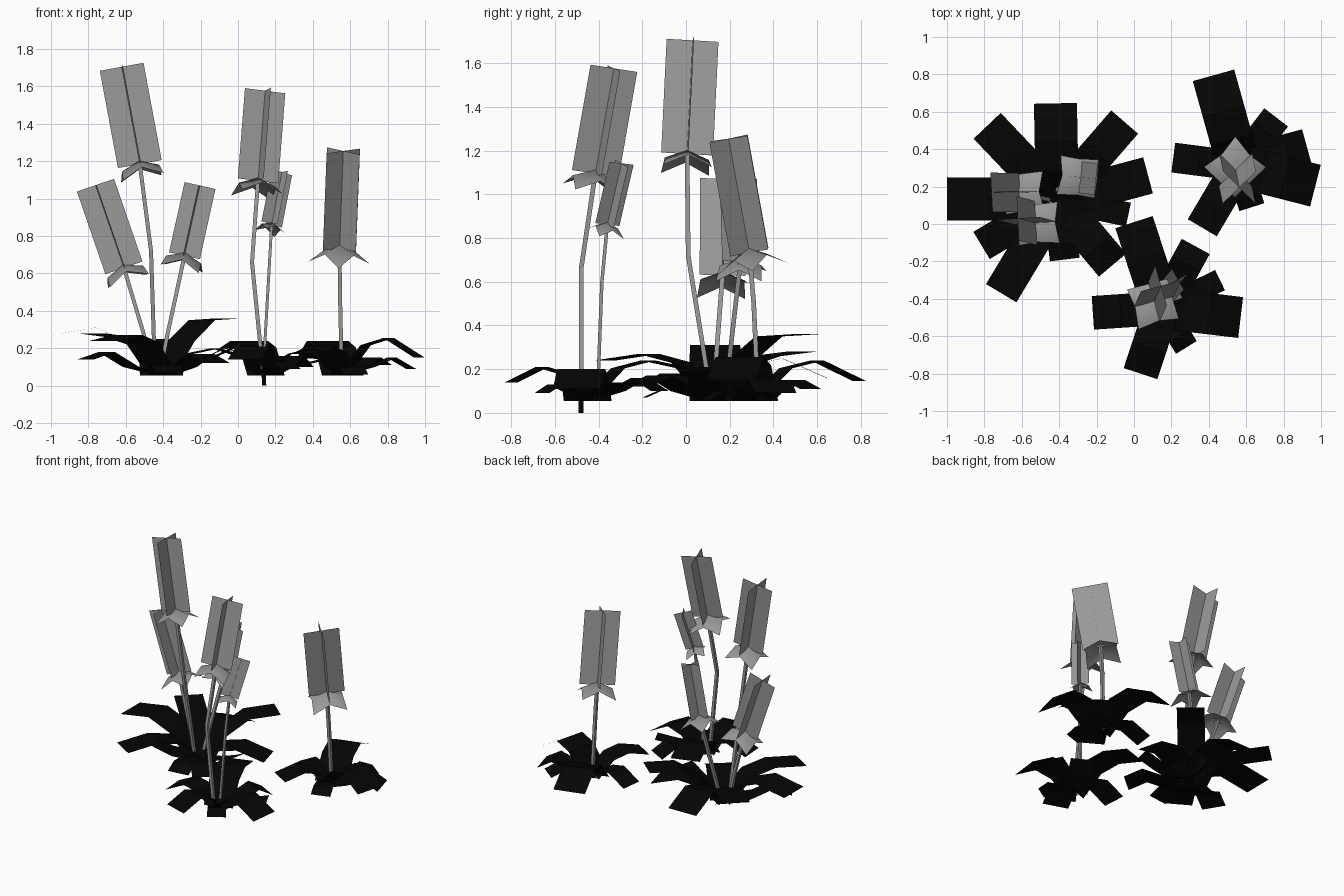
import bpy, bmesh, math
from mathutils import Vector

cube = bpy.data.objects.get("Cube")
if cube:
    bpy.data.objects.remove(cube, do_unlink=True)


def make_material(name, value):
    mat = bpy.data.materials.new(name)
    mat.use_nodes = True
    colour = (value, value, value, 1)
    mat.diffuse_color = colour
    mat.node_tree.nodes["Principled BSDF"].inputs["Base Color"].default_value = colour
    return mat


grey = make_material("pale grey", 0.32)
black = make_material("leaf black", 0.0015)


def finish(bm, name, mat, smooth=False):
    mesh = bpy.data.meshes.new(name)
    for face in bm.faces:
        face.smooth = smooth
    bm.to_mesh(mesh)
    bm.free()
    mesh.materials.append(mat)
    obj = bpy.data.objects.new(name, mesh)
    bpy.context.collection.objects.link(obj)


def bridge(bm, rows, closed=False):
    """Join successive rows of points with quads."""
    rows = [[bm.verts.new(p) for p in row] for row in rows]
    for a, b in zip(rows, rows[1:]):
        n = len(a)
        for i in range(n if closed else n - 1):
            j = (i + 1) % n
            bm.faces.new((a[i], a[j], b[j], b[i]))
    return rows


def make_stem(name, path, radius, mat):
    bm = bmesh.new()
    rings = []
    for p in path:
        rings.append([Vector(p) + radius * Vector((math.cos(a), math.sin(a), 0))
                      for a in (math.pi * (k / 2 + 0.25) for k in range(4))])
    rows = bridge(bm, rings, True)
    bm.faces.new(rows[0][::-1])
    bm.faces.new(rows[-1])
    finish(bm, name, mat)


def make_flower(name, foot, top, yaw, width, skirt):
    foot, top = Vector(foot), Vector(top)
    up = (top - foot).normalized()
    yaw = math.radians(yaw)
    side = Vector((math.cos(yaw), math.sin(yaw), 0))
    side = (side - up * side.dot(up)).normalized()
    across = up.cross(side)
    # two crossed upright sheets
    bm = bmesh.new()
    for axis in (side, across):
        bridge(bm, [[end + axis * width * s for s in (-0.5, 0.5)]
                    for end in (foot, top)])
    finish(bm, name + "_blades", grey)
    # drooping square skirt with four low corners
    bm = bmesh.new()
    rows = []
    for j in (-1, 0, 1):
        rows.append([])
        for i in (-1, 0, 1):
            drop = (-0.08, 0.1, 0.34)[abs(i) + abs(j)]
            pull = 0.46 if i == 0 or j == 0 else 0.5
            rows[-1].append(foot + skirt * (pull * (i * side + j * across) - drop * up))
    bridge(bm, rows)
    finish(bm, name + "_skirt", grey, True)


def make_leaf(name, centre, tip, width, peak, tip_z, low):
    centre, tip = Vector((*centre, 0)), Vector((*tip, 0))
    out = tip - centre
    length = out.length
    out.normalize()
    half = Vector((-out.y, out.x, 0)) * width / 2
    if low:
        profile = [(0, 0.06), (0.4, 0.1), (0.72, peak), (1, tip_z)]
    else:
        profile = [(0, 0.055), (0.3, min(0.24, 0.85 * peak)), (0.6, peak), (1, tip_z)]
    bm = bmesh.new()
    bridge(bm, [[centre + out * length * t + Vector((0, 0, z)) + half * s
                 for s in (-1, 1)] for t, z in profile])
    finish(bm, name, black)


# leaf clumps: tip x, tip y, width, peak height, tip height, low leaf
clumps = {
    "left_back": ((-0.41, 0.13), [
        (-0.42, 0.645, 0.23, 0.25, 0.16, False),
        (-0.05, 0.545, 0.19, 0.35, 0.36, False),
        (0.075, 0.26, 0.2, 0.2, 0.14, False),
        (-0.03, 0.05, 0.13, 0.15, 0.2, True),
        (-0.115, -0.22, 0.19, 0.17, 0.12, True),
        (-0.37, -0.19, 0.16, 0.11, 0.07, True),
        (-0.71, -0.37, 0.19, 0.27, 0.24, False),
        (-0.815, -0.115, 0.17, 0.18, 0.14, True),
        (-1.0, 0.135, 0.23, 0.31, 0.27, False),
        (-0.785, 0.525, 0.2, 0.26, 0.28, False)]),
    "front": ((0.15, -0.45), [
        (-0.22, -0.475, 0.18, 0.2, 0.13, False),
        (0.035, -0.8, 0.19, 0.21, 0.14, False),
        (0.28, -0.66, 0.13, 0.13, 0.09, True),
        (0.57, -0.5, 0.22, 0.2, 0.11, False),
        (0.46, -0.3, 0.12, 0.12, 0.14, True),
        (0.33, -0.12, 0.17, 0.16, 0.1, True),
        (0.0, 0.01, 0.21, 0.24, 0.2, False)]),
    "right_back": ((0.56, 0.31), [
        (0.425, 0.795, 0.23, 0.24, 0.145, False),
        (0.76, 0.57, 0.16, 0.15, 0.11, True),
        (0.925, 0.41, 0.2, 0.15, 0.09, True),
        (0.97, 0.205, 0.23, 0.255, 0.15, False),
        (0.63, 0.09, 0.14, 0.1, 0.06, True),
        (0.365, -0.02, 0.18, 0.21, 0.17, False),
        (0.21, 0.355, 0.16, 0.16, 0.085, False)]),
}
for clump, (centre, leaves) in clumps.items():
    for n, (x, y, width, peak, tip_z, low) in enumerate(leaves, 1):
        make_leaf(f"{clump}_leaf_{n}", centre, (x, y), width, peak, tip_z, low)

# flowers: stem path, top of blades, yaw, blade width, skirt width
flowers = {
    "tall_flower": ([(-0.445, 0.11, 0.1), (-0.465, 0.01, 0.72), (-0.525, 0.005, 1.185)],
                    (-0.622, 0.03, 1.705), 3, 0.238, 0.22),
    "left_flower": ([(-0.46, 0.13, 0.1), (-0.505, 0.14, 0.28), (-0.61, 0.167, 0.63)],
                    (-0.762, 0.17, 1.072), 3, 0.21, 0.22),
    "inner_flower": ([(-0.41, 0.18, 0.1), (-0.38, 0.2, 0.26), (-0.286, 0.25, 0.695)],
                     (-0.203, 0.24, 1.07), -6, 0.17, 0.21),
    "front_flower": ([(0.135, -0.48, 0.06), (0.075, -0.48, 0.66), (0.107, -0.415, 1.095)],
                     (0.145, -0.33, 1.577), 16, 0.225, 0.225),
    "small_flower": ([(0.135, -0.405, 0.08), (0.165, -0.385, 0.6), (0.18, -0.36, 0.862)],
                     (0.235, -0.295, 1.142), 30, 0.128, 0.13),
    "right_flower": ([(0.555, 0.33, 0.06), (0.545, 0.31, 0.5), (0.543, 0.29, 0.735)],
                     (0.563, 0.195, 1.255), 45, 0.25, 0.235),
}
for name, (path, top, yaw, width, skirt) in flowers.items():
    make_stem(name + "_stem", path, 0.011 if name == "small_flower" else 0.015, grey)
    make_flower(name, path[-1], top, yaw, width, skirt)

# dark root below the front clump
make_stem("root", [(0.14, -0.48, 0), (0.135, -0.48, 0.12)], 0.016, black)
